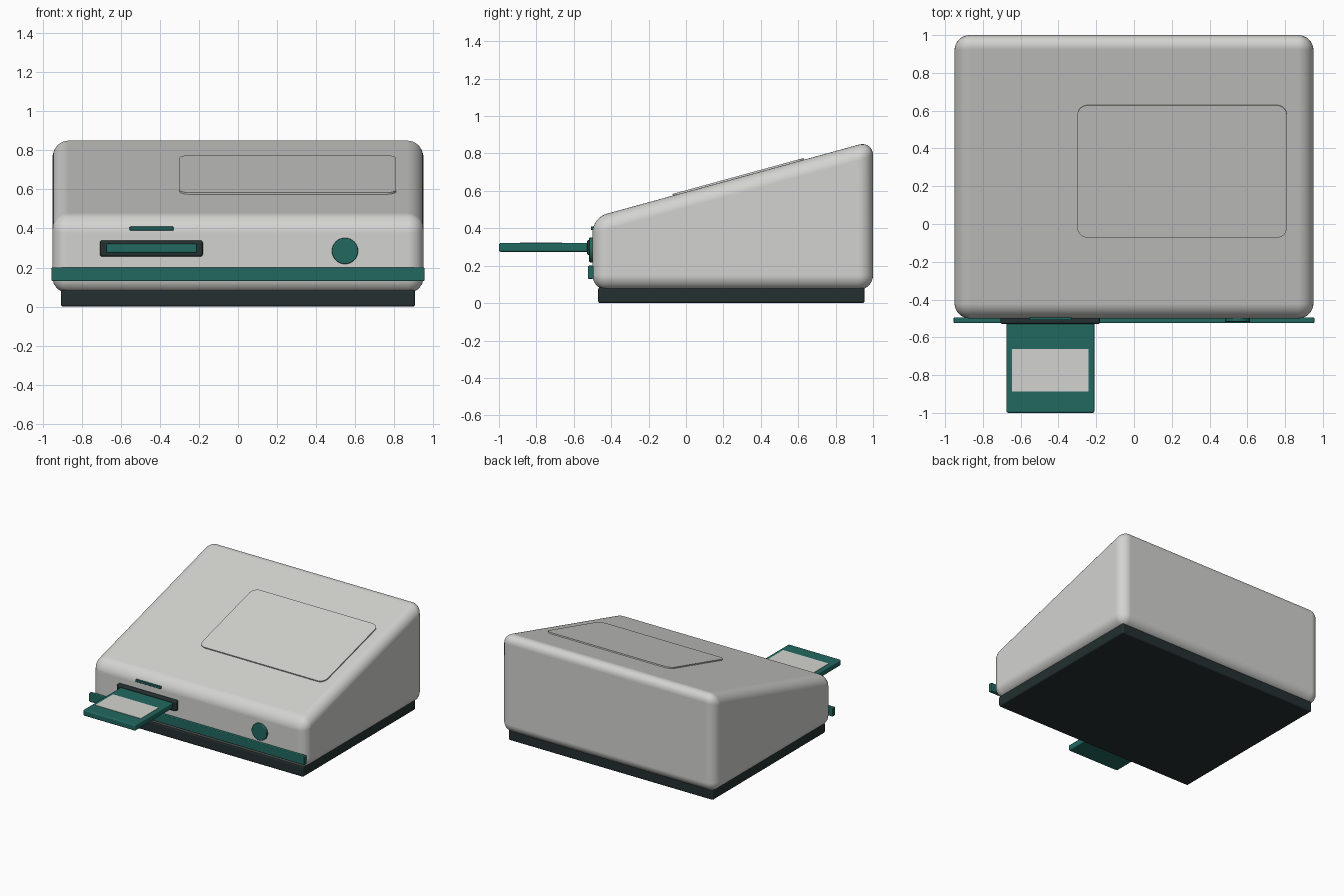
import bpy, bmesh, math
from mathutils import Matrix, Vector

default = bpy.data.objects.get("Cube")
if default:
    bpy.data.objects.remove(default, do_unlink=True)


def material(name, color):
    m = bpy.data.materials.new(name)
    m.use_nodes = True
    m.diffuse_color = (*color, 1)
    bsdf = next(n for n in m.node_tree.nodes if n.type == "BSDF_PRINCIPLED")
    bsdf.inputs["Base Color"].default_value = (*color, 1)
    return m


PALE = material("pale grey", (0.65, 0.65, 0.63))
TEAL = material("deep teal", (0.015, 0.14, 0.118))
DARK = material("dark slate", (0.018, 0.029, 0.03))


def finish(name, bm, mat, bevel=0.0, segments=3):
    """Turn a bmesh into a smooth object with rounded edges."""
    bmesh.ops.recalc_face_normals(bm, faces=bm.faces)
    mesh = bpy.data.meshes.new(name)
    bm.to_mesh(mesh)
    bm.free()
    mesh.materials.append(mat)
    obj = bpy.data.objects.new(name, mesh)
    bpy.context.collection.objects.link(obj)
    if bevel:
        for p in mesh.polygons:
            p.use_smooth = True
        mod = obj.modifiers.new("rounded edges", "BEVEL")
        mod.width = bevel
        mod.segments = segments
        mod.limit_method = "ANGLE"
        mod.angle_limit = math.radians(40)
        mod.harden_normals = True
    return obj


def box(name, x, y, z, mat, bevel=0.0, segments=3):
    """Box from its (min, max) range on each axis."""
    bm = bmesh.new()
    bmesh.ops.create_cube(bm, size=1)
    spans = (x, y, z)
    for v in bm.verts:
        v.co = Vector([(a + b) / 2 + c * (b - a) for (a, b), c in zip(spans, v.co)])
    return finish(name, bm, mat, bevel, segments)


# Wedge housing: side profile extruded across the width
FRONT, BACK, HALF_WIDTH = -0.5, 1.0, 0.95
BOTTOM, FRONT_TOP, BACK_TOP = 0.07, 0.457, 0.868
profile = [(FRONT, BOTTOM), (BACK, BOTTOM), (BACK, BACK_TOP), (FRONT, FRONT_TOP)]
bm = bmesh.new()
side = bm.faces.new([bm.verts.new((-HALF_WIDTH, y, z)) for y, z in profile])
grown = bmesh.ops.extrude_face_region(bm, geom=[side])["geom"]
bmesh.ops.translate(bm, verts=[g for g in grown if isinstance(g, bmesh.types.BMVert)],
                    vec=(2 * HALF_WIDTH, 0, 0))
finish("housing", bm, PALE, 0.08, 8)

# Dark base plinth
box("base", (-0.907, 0.907), (-0.47, 0.955), (0, 0.085), DARK, 0.012)

# Raised panel lying on the sloped top
slope = (BACK_TOP - FRONT_TOP) / (BACK - FRONT)
mid_x, mid_y = 0.255, 0.28
bm = bmesh.new()
bmesh.ops.create_cube(bm, size=1)
bmesh.ops.scale(bm, verts=bm.verts, vec=(1.11, 0.7 * math.hypot(1, slope), 0.018))
corners = [e for e in bm.edges if abs(e.verts[0].co.z - e.verts[1].co.z) > 0.01]
bmesh.ops.bevel(bm, geom=corners, offset=0.055, segments=6, profile=0.5, affect="EDGES")
panel = finish("top_panel", bm, PALE)
panel.matrix_world = (Matrix.Translation((mid_x, mid_y, FRONT_TOP + slope * (mid_y - FRONT)))
                      @ Matrix.Rotation(math.atan(slope), 4, "X"))

# Front trim strip, slot surround and indicator bar
box("trim_strip", (-0.955, 0.955), (-0.525, -0.494), (0.13, 0.2), TEAL, 0.006)
box("slot_surround", (-0.707, -0.18), (-0.53, -0.48), (0.256, 0.339), DARK, 0.012)
box("indicator_bar", (-0.555, -0.33), (-0.509, -0.48), (0.39, 0.409), TEAL, 0.004)

# Inserted cartridge with its label
box("cartridge", (-0.675, -0.21), (-1.0, -0.45), (0.274, 0.322), TEAL, 0.01)
box("cartridge_label", (-0.645, -0.24), (-0.887, -0.662), (0.319, 0.325), PALE)

# Round front button
bm = bmesh.new()
bmesh.ops.create_cone(bm, cap_ends=True, segments=48, radius1=0.067, radius2=0.067, depth=0.05,
                      matrix=Matrix.Translation((0.548, -0.493, 0.285))
                      @ Matrix.Rotation(math.pi / 2, 4, "X"))
finish("front_button", bm, TEAL, 0.006)
